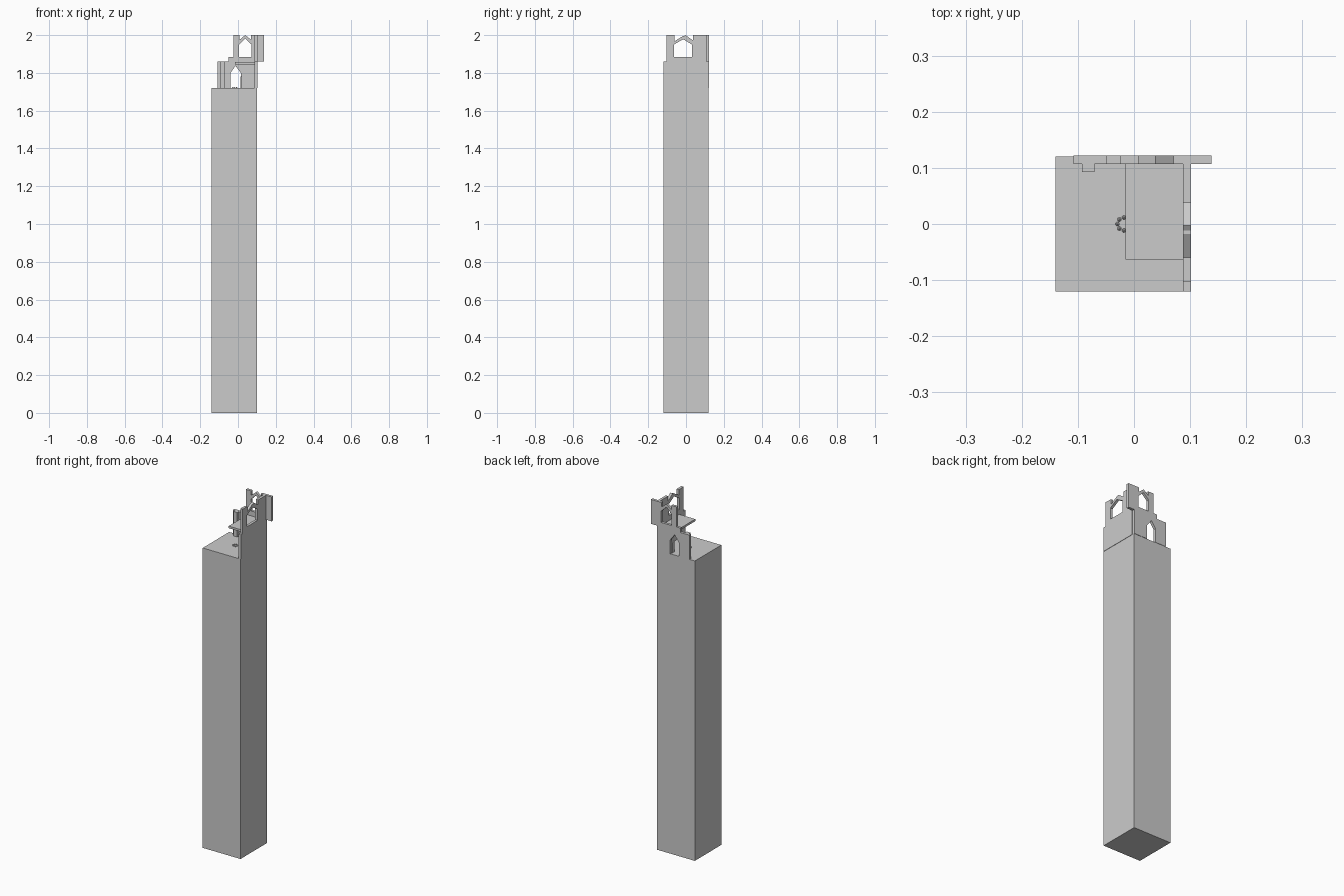
import bpy, bmesh, math
from mathutils import Vector

if "Cube" in bpy.data.objects:
    bpy.data.objects.remove(bpy.data.objects["Cube"])


def finish(name, bm):
    bmesh.ops.recalc_face_normals(bm, faces=bm.faces)
    me = bpy.data.meshes.new(name)
    bm.to_mesh(me)
    bm.free()
    ob = bpy.data.objects.new(name, me)
    bpy.context.collection.objects.link(ob)
    return ob


def box(name, lo, hi):
    bm = bmesh.new()
    bmesh.ops.create_cube(bm, size=1)
    for v in bm.verts:
        v.co = Vector([l + (c + 0.5) * (h - l) for c, l, h in zip(v.co, lo, hi)])
    return finish(name, bm)


def wall(name, loops, to3d, thickness):
    """Fill an outline with window holes, then extrude it."""
    bm = bmesh.new()
    edges = []
    for loop in loops:
        vs = [bm.verts.new(to3d(u, z)) for u, z in loop]
        edges += [bm.edges.new((a, b)) for a, b in zip(vs, vs[1:] + vs[:1])]
    bmesh.ops.triangle_fill(bm, use_beauty=True, use_dissolve=False, edges=edges)
    ret = bmesh.ops.extrude_face_region(bm, geom=bm.faces[:])
    moved = [g for g in ret["geom"] if isinstance(g, bmesh.types.BMVert)]
    bmesh.ops.translate(bm, verts=moved, vec=thickness)
    bmesh.ops.dissolve_limit(bm, angle_limit=0.01, verts=bm.verts[:], edges=bm.edges[:])
    return finish(name, bm)


# Solid tower shaft
box("tower_shaft", (-0.14, -0.12, 0), (0.10, 0.12, 1.72))

# Ruined back wall: stepped left edge, open doorway, broken top around the arch
back = [(-0.108, 1.72), (-0.04, 1.72), (-0.04, 1.80), (-0.013, 1.837), (0.015, 1.80),
        (0.015, 1.72), (0.10, 1.72), (0.10, 1.86), (0.138, 1.86), (0.138, 2.0),
        (0.07, 2.0), (0.07, 1.975), (0.038, 2.0), (0.008, 1.975), (0.008, 2.0),
        (-0.025, 2.0), (-0.025, 1.885), (-0.05, 1.885), (-0.05, 1.86), (-0.108, 1.86)]
back_window = [(0.006, 1.885), (0.072, 1.885), (0.072, 1.95), (0.038, 1.982), (0.006, 1.95)]
wall("back_wall", [back, back_window], lambda u, z: (u, 0.107, z), (0, 0.015, 0))

# Ruined right wall
side = [(-0.12, 1.72), (0.107, 1.72), (0.107, 2.0), (0.037, 2.0), (0.037, 1.972),
        (-0.003, 2.0), (-0.012, 1.994), (-0.018, 1.994), (-0.06, 1.968), (-0.06, 2.0),
        (-0.103, 2.0), (-0.103, 1.86), (-0.12, 1.86)]
side_window = [(-0.064, 1.885), (0.032, 1.885), (0.032, 1.95), (-0.015, 1.978), (-0.064, 1.95)]
wall("right_wall", [side, side_window], lambda u, z: (0.087, u, z), (0.015, 0, 0))

# Remaining upper floor, wall pier and doorway leaf
box("upper_floor", (-0.015, -0.063, 1.845), (0.087, 0.107, 1.857))
box("wall_pier", (-0.093, 0.093, 1.72), (-0.07, 0.107, 1.86))
box("doorway_post", (0.012, 0.085, 1.72), (0.022, 0.107, 1.78))

# Ring of small stones on the lower floor
bm = bmesh.new()
for i in range(8):
    a = math.tau * i / 8
    r = bmesh.ops.create_icosphere(bm, subdivisions=1, radius=0.004)
    bmesh.ops.translate(bm, verts=r["verts"],
                        vec=(-0.018 + 0.0115 * math.cos(a), 0.0115 * math.sin(a), 1.721))
finish("stone_ring", bm)
